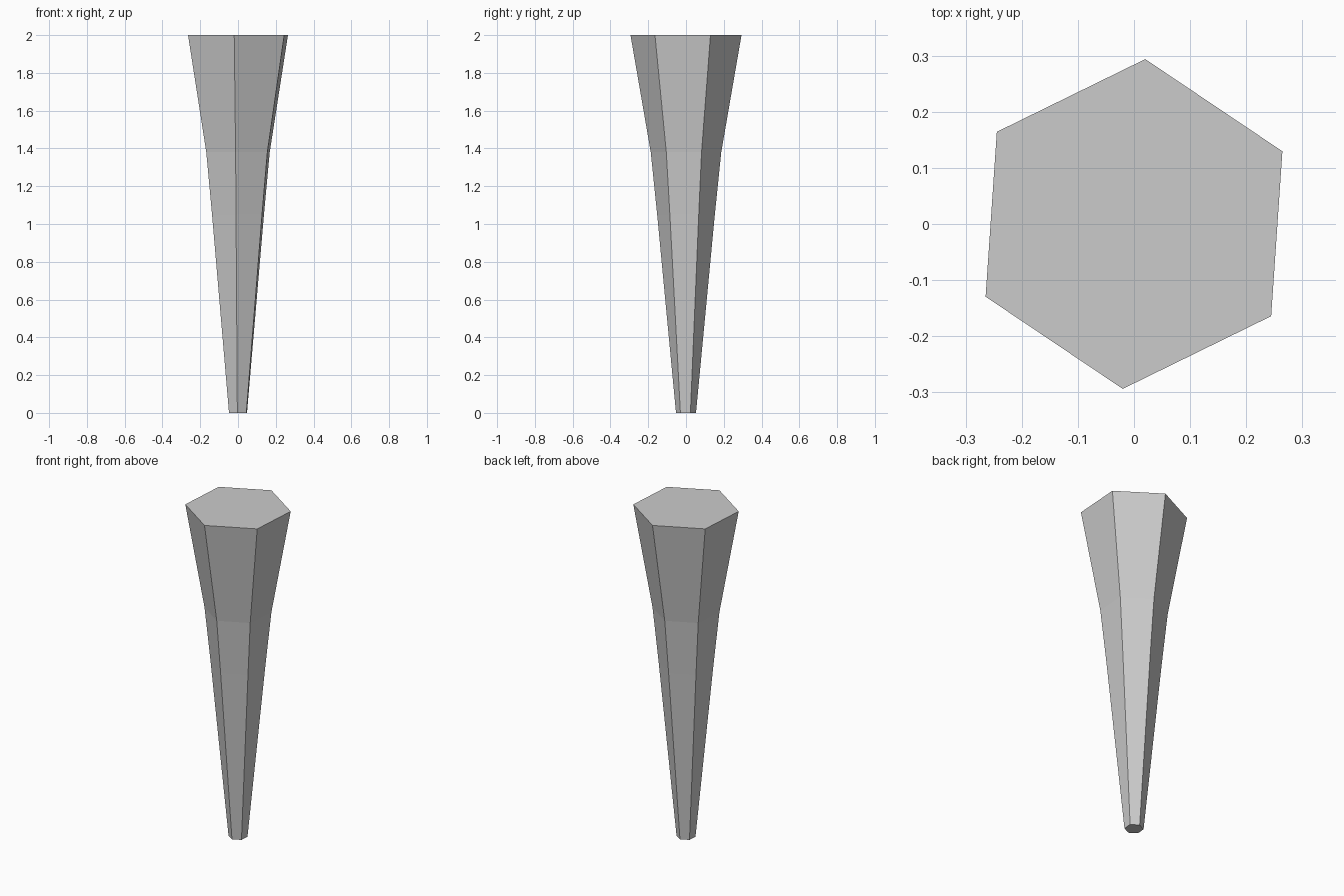
import bpy, bmesh
from math import cos, sin, radians

if "Cube" in bpy.data.objects:
    bpy.data.objects.remove(bpy.data.objects["Cube"])

# Profile of the tapered hexagonal peg: (height, radius)
PROFILE = [(0.0, 0.053), (1.05, 0.153), (1.38, 0.187), (2.0, 0.2945)]
SIDES = 6
TURN = radians(26.1)


def ring(bm, z, r):
    angles = [TURN + radians(360 / SIDES * i) for i in range(SIDES)]
    return [bm.verts.new((r * cos(a), r * sin(a), z)) for a in angles]


bm = bmesh.new()
rings = [ring(bm, z, r) for z, r in PROFILE]

# Flaring side walls
for low, high in zip(rings, rings[1:]):
    for i in range(SIDES):
        j = (i + 1) % SIDES
        bm.faces.new((low[i], low[j], high[j], high[i]))

# Flat end caps
bm.faces.new(rings[0][::-1])
bm.faces.new(rings[-1])

mesh = bpy.data.meshes.new("tapered_leg")
bm.to_mesh(mesh)
bm.free()
leg = bpy.data.objects.new("tapered_leg", mesh)
bpy.context.collection.objects.link(leg)
